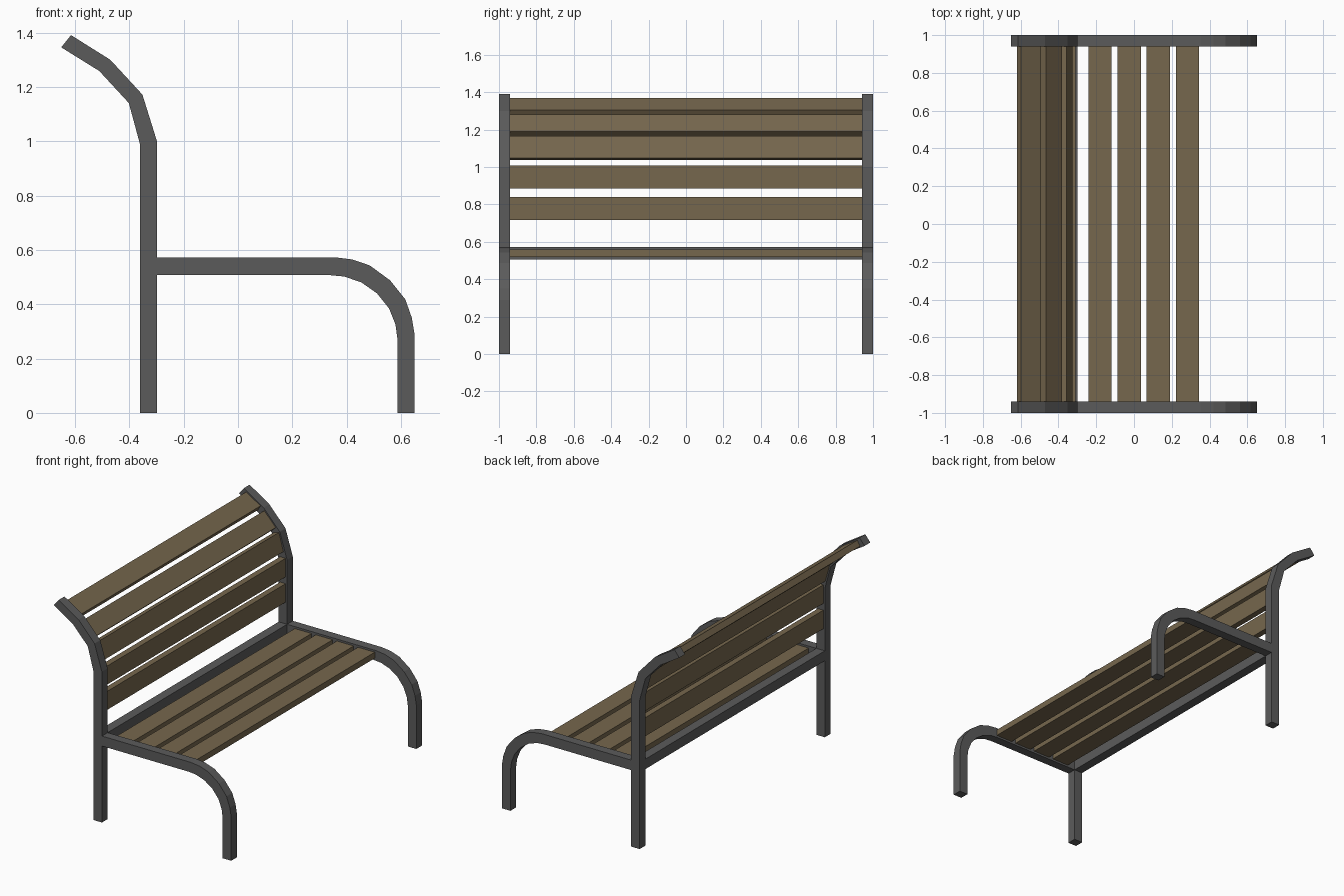
import bpy, math

if "Cube" in bpy.data.objects:
    bpy.data.objects.remove(bpy.data.objects["Cube"])


def material(name, rgb):
    m = bpy.data.materials.new(name)
    m.diffuse_color = (*rgb, 1)
    m.use_nodes = True
    m.node_tree.nodes["Principled BSDF"].inputs["Base Color"].default_value = m.diffuse_color
    return m


METAL = material("dark_metal", (0.105, 0.105, 0.105))
WOOD = material("wood", (0.18, 0.135, 0.075))


def add_mesh(name, verts, faces, mat):
    me = bpy.data.meshes.new(name)
    me.from_pydata(verts, [], faces)
    me.materials.append(mat)
    ob = bpy.data.objects.new(name, me)
    bpy.context.collection.objects.link(ob)
    return ob


def bar(name, outer, inner, y0=-1.0, y1=-0.94):
    """Bent bar between two xz edge lines, mirrored to the other end."""
    verts, faces = [], []
    for (ox, oz), (ix, iz) in zip(outer, inner):
        verts += [(ox, y0, oz), (ox, y1, oz), (ix, y1, iz), (ix, y0, iz)]
    n = len(outer)
    for i in range(n - 1):
        a, b = 4 * i, 4 * i + 4
        for k in range(4):
            j = (k + 1) % 4
            faces.append((a + k, a + j, b + j, b + k))
    e = 4 * n - 4
    faces += [(3, 2, 1, 0), (e, e + 1, e + 2, e + 3)]
    ob = add_mesh(name, verts, faces, METAL)
    ob.modifiers.new("other_end", "MIRROR").use_axis = (False, True, False)
    return ob


def board(name, x, z, width, thick, angle, mat):
    """Board running along y; angle tilts its width up from the x axis."""
    c, s = math.cos(angle), math.sin(angle)
    ring = []
    for u, v in ((-1, -1), (1, -1), (1, 1), (-1, 1)):
        u, v = u * width / 2, v * thick / 2
        ring.append((x + u * c - v * s, z + u * s + v * c))
    verts = [(px, y, pz) for y in (-0.94, 0.94) for px, pz in ring]
    faces = [(k, (k + 1) % 4, (k + 1) % 4 + 4, k + 4) for k in range(4)]
    faces = [f[::-1] for f in faces] + [(0, 1, 2, 3), (7, 6, 5, 4)]
    return add_mesh(name, verts, faces, mat)


# Rear posts, curling backwards at the top
bar("back_post",
    [(-0.298, 0), (-0.298, 0.999), (-0.352, 1.172), (-0.470, 1.300), (-0.615, 1.391)],
    [(-0.360, 0), (-0.360, 0.986), (-0.402, 1.141), (-0.511, 1.259), (-0.651, 1.346)])

# Seat rails, curving down into the front legs
bar("seat_rail_and_front_leg",
    [(-0.298, 0.573), (0.355, 0.573), (0.420, 0.565), (0.485, 0.543), (0.560, 0.488),
     (0.616, 0.418), (0.640, 0.350), (0.650, 0.290), (0.650, 0)],
    [(-0.298, 0.507), (0.340, 0.507), (0.392, 0.502), (0.455, 0.480), (0.512, 0.440),
     (0.556, 0.385), (0.580, 0.325), (0.588, 0.265), (0.588, 0)])

# Cross beam between the rear posts
board("rear_cross_beam", -0.329, 0.54, 0.062, 0.066, 0, METAL)

# Seat slats
for i in range(4):
    board(f"seat_slat_{i + 1}", -0.18 + i * 0.1545, 0.54, 0.123, 0.04, 0, WOOD)

# Back slats following the post curve
for i, (x, z, deg) in enumerate([(-0.329, 0.778, 90), (-0.329, 0.946, 90), (-0.361, 1.101, 105.5),
                                 (-0.438, 1.223, 132.7), (-0.556, 1.321, 148.5)]):
    board(f"back_slat_{i + 1}", x, z, 0.123, 0.04, math.radians(deg), WOOD)

# Consistent outward normals
import bmesh
for ob in bpy.data.objects:
    bm = bmesh.new()
    bm.from_mesh(ob.data)
    bmesh.ops.recalc_face_normals(bm, faces=bm.faces)
    bm.to_mesh(ob.data)
    bm.free()
